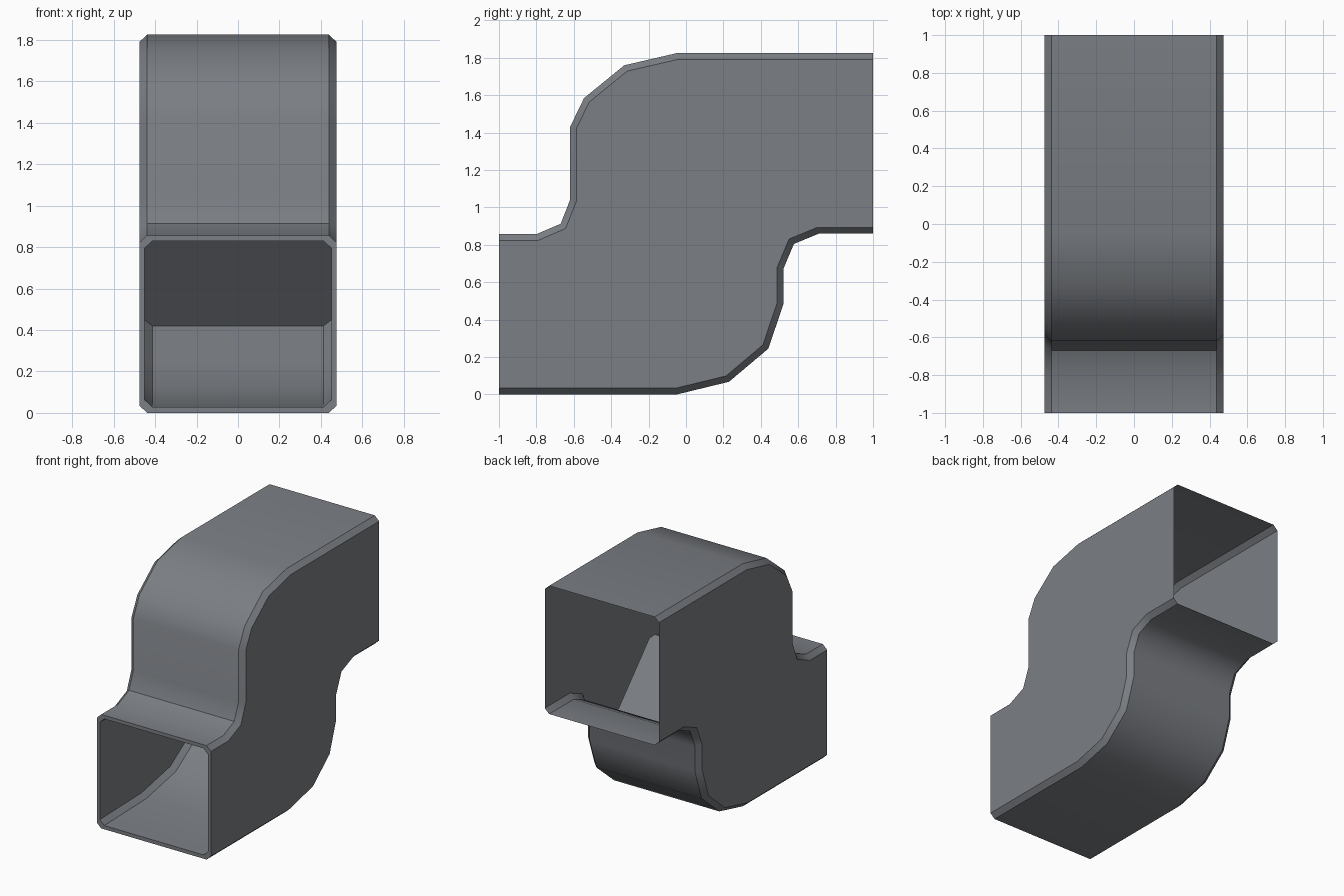
import bpy, bmesh, math
from mathutils import Vector

if "Cube" in bpy.data.objects:
    bpy.data.objects.remove(bpy.data.objects["Cube"])

# Side profiles (y, z): lower and upper outlines, paired point by point
SHELL_LOW = [(-1, 0), (-.05, 0), (.23, .068), (.44, .245), (.52, .48),
             (.52, .67), (.577, .805), (.71, .86), (1, .86)]
SHELL_TOP = [(-1, .857), (-.8, .857), (-.67, .913), (-.62, 1.04), (-.62, 1.43),
             (-.545, 1.585), (-.33, 1.76), (-.05, 1.825), (1, 1.825)]
BORE_LOW = [(-1, .028), (-.5, .04), (-.15, .11), (.05, .24), (.3, .42)]
BORE_TOP = [(-1, .83), (-.8, .83), (-.62, .86), (-.45, .91), (-.22, 1.0)]


def offset(points, dist):
    """Shift an outline sideways with mitred corners; ends stay on their plane."""
    pts = [Vector(p) for p in points]
    dirs = [(b - a).normalized() for a, b in zip(pts, pts[1:])]
    result = []
    for i, p in enumerate(pts):
        d0, d1 = dirs[max(i - 1, 0)], dirs[min(i, len(dirs) - 1)]
        n0, n1 = Vector((-d0.y, d0.x)), Vector((-d1.y, d1.x))
        q = p + (n0 + n1) * (dist / (1 + n0.dot(n1)))
        if abs(p.x) == 1:
            q = Vector((p.x, p.y + dist))
        result.append(q)
    return result


def rings(low, top, half, cut):
    """Chamfered rectangular sections, counter-clockwise seen from the front."""
    result = []
    for a, b, c, d in zip(low, offset(low, cut), offset(top, -cut), top):
        w = half - .037
        section = [(-w, a), (w, a), (half, b), (half, c),
                   (w, d), (-w, d), (-half, c), (-half, b)]
        result.append([(x, p[0], p[1]) for x, p in section])
    return result


# One continuous skin: blind bore, front rim, outer shell, open back
sections = rings(BORE_LOW, BORE_TOP, .45, .035)[::-1]
sections += rings(SHELL_LOW, SHELL_TOP, .475, .034)

bm = bmesh.new()
loops = [[bm.verts.new(co) for co in ring] for ring in sections]
for a, b in zip(loops, loops[1:]):
    for i in range(8):
        j = (i + 1) % 8
        bm.faces.new((a[i], b[i], b[j], a[j]))

# Slanted plate closing the bore
bm.faces.new(loops[0])

# Edges across the underside, kept smooth all round the lower bend
bm.verts.index_update()
bm.edges.index_update()
under = [bm.edges.get((ring[0], ring[1])).index for ring in loops[6:-1]]

mesh = bpy.data.meshes.new("duct_offset_bend")
bm.to_mesh(mesh)
bm.free()
duct = bpy.data.objects.new("duct_offset_bend", mesh)
bpy.context.collection.objects.link(duct)
bpy.context.view_layer.objects.active = duct
duct.select_set(True)
bpy.ops.object.shade_smooth_by_angle(angle=math.radians(35))
for index in under:
    mesh.edges[index].use_edge_sharp = False

# Dark slate grey
slate = bpy.data.materials.new("slate_grey")
slate.diffuse_color = (.197, .21, .23, 1)
slate.use_nodes = True
slate.node_tree.nodes["Principled BSDF"].inputs["Base Color"].default_value = slate.diffuse_color
mesh.materials.append(slate)
